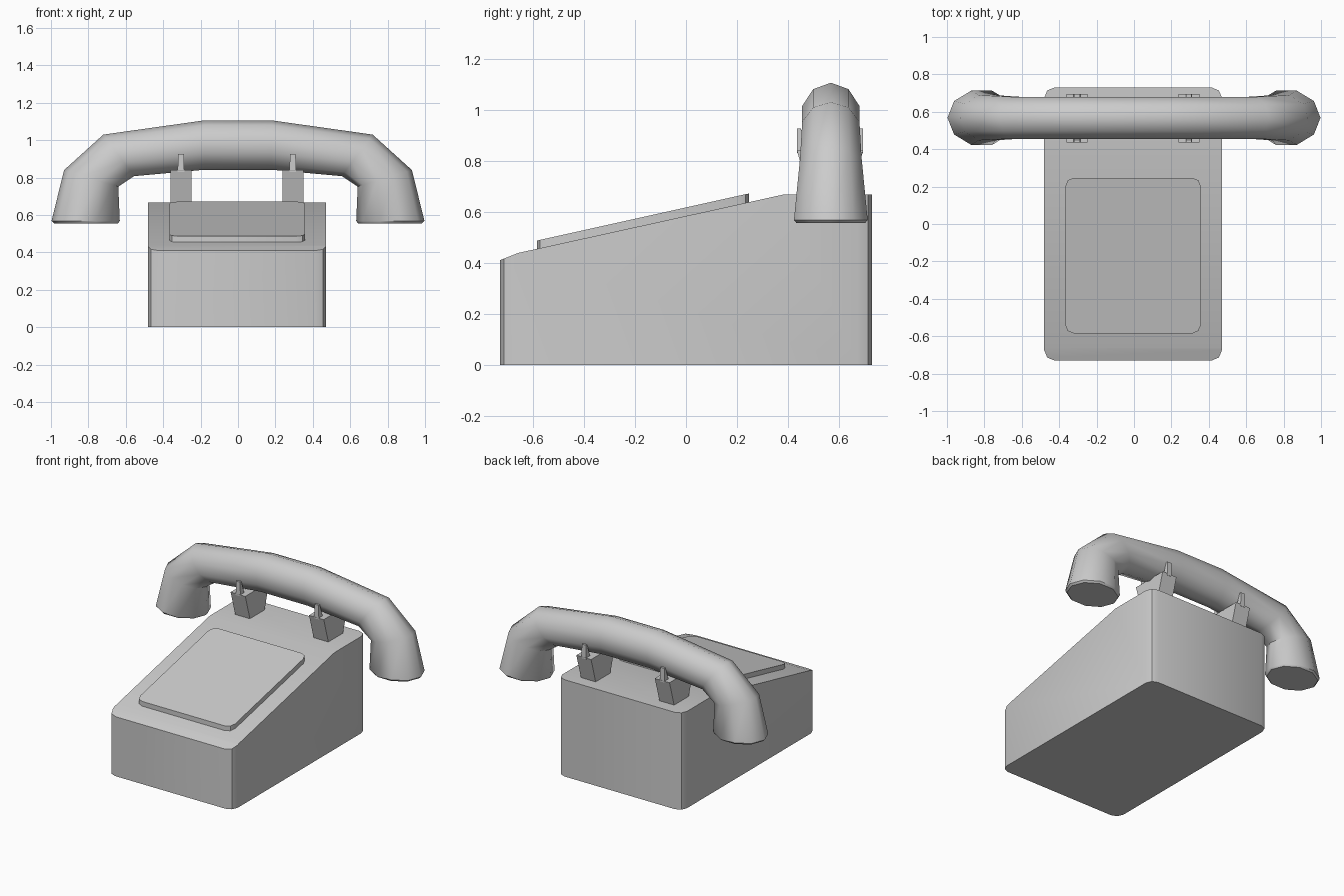
import bpy, bmesh, math
from mathutils import Vector

if "Cube" in bpy.data.objects:
    bpy.data.objects.remove(bpy.data.objects["Cube"])


def finish(name, bm, angle=None):
    bmesh.ops.recalc_face_normals(bm, faces=bm.faces[:])
    me = bpy.data.meshes.new(name)
    bm.to_mesh(me)
    bm.free()
    ob = bpy.data.objects.new(name, me)
    bpy.context.collection.objects.link(ob)
    if angle:
        bpy.ops.object.select_all(action='DESELECT')
        ob.select_set(True)
        bpy.context.view_layer.objects.active = ob
        bpy.ops.object.shade_smooth_by_angle(angle=math.radians(angle))
    return ob


def rounded_rect(x0, x1, y0, y1, r, seg=2):
    pts = []
    corners = [(x1 - r, y1 - r), (x0 + r, y1 - r), (x0 + r, y0 + r), (x1 - r, y0 + r)]
    for i, (cx, cy) in enumerate(corners):
        for k in range(seg + 1):
            a = math.pi / 2 * (i + k / seg)
            pts.append((cx + r * math.cos(a), cy + r * math.sin(a)))
    return pts


def loft(bm, rings):
    loops = [[bm.verts.new(p) for p in ring] for ring in rings]
    n = len(loops[0])
    for a, b in zip(loops, loops[1:]):
        for i in range(n):
            bm.faces.new((a[i], a[(i + 1) % n], b[(i + 1) % n], b[i]))
    bm.faces.new(loops[0])
    bm.faces.new(loops[-1])


# Body: rounded block cut by the sloping top and the front lip
bm = bmesh.new()
plan = rounded_rect(-0.48, 0.47, -0.73, 0.73, 0.055)
loft(bm, [[(x, y, z) for x, y in plan] for z in (0, 0.667)])
for (ya, za), (yb, zb) in [((-0.66, 0.438), (0.38, 0.667)), ((-0.73, 0.41), (-0.66, 0.438))]:
    normal = Vector((0, za - zb, yb - ya)).normalized()
    bmesh.ops.bisect_plane(bm, geom=bm.verts[:] + bm.edges[:] + bm.faces[:], dist=1e-5,
                           plane_co=(0, ya, za), plane_no=normal, clear_outer=True)
    bmesh.ops.holes_fill(bm, edges=[e for e in bm.edges if e.is_boundary], sides=0)
finish("body", bm, 40)

# Raised sloping front panel
bm = bmesh.new()
plan = rounded_rect(-0.367, 0.357, -0.585, 0.247, 0.045)
loft(bm, [[(x, y, 0.487 + 0.222 * (y + 0.585) - d) for x, y in plan] for d in (0.05, 0)])
finish("front_panel", bm, 40)

# Cradle: flared blocks with a prong at the front and back of each
CY = 0.565
for side, cx in (("left", -0.305), ("right", 0.293)):
    bm = bmesh.new()

    def box_ring(x, y, hx, hy, z):
        return [(x + sx * hx, y + sy * hy, z) for sx, sy in ((-1, -1), (1, -1), (1, 1), (-1, 1))]

    loft(bm, [box_ring(cx, CY, 0.056, 0.075, 0.65), box_ring(cx, CY, 0.056, 0.13, 0.84)])
    for s in (-1, 1):
        loft(bm, [box_ring(cx, CY + s * 0.107, 0.018, 0.022, 0.83),
                  box_ring(cx, CY + s * 0.122, 0.015, 0.007, 0.927)])
    finish("cradle_" + side, bm)

# Handset: ten-sided rings given by outer point, inner point and half width
half = [((0.985, 0.556), (0.642, 0.556), 0.142),
        ((0.997, 0.568), (0.632, 0.568), 0.152),
        ((0.93, 0.84), (0.64, 0.752), 0.127),
        ((0.72, 1.03), (0.555, 0.808), 0.118),
        ((0.18, 1.106), (0.18, 0.842), 0.118)]
path = half + [((-o[0], o[1]), (-i[0], i[1]), w) for o, i, w in reversed(half)]
rings = []
for o, i, w in path:
    ring = []
    for k in range(10):
        a = math.tau * k / 10
        t = (1 - math.cos(a)) / 2
        ring.append((o[0] + (i[0] - o[0]) * t, CY + 0.003 + w * math.sin(a),
                     o[1] + (i[1] - o[1]) * t))
    rings.append(ring)
bm = bmesh.new()
loft(bm, rings)
finish("handset", bm, 42)
